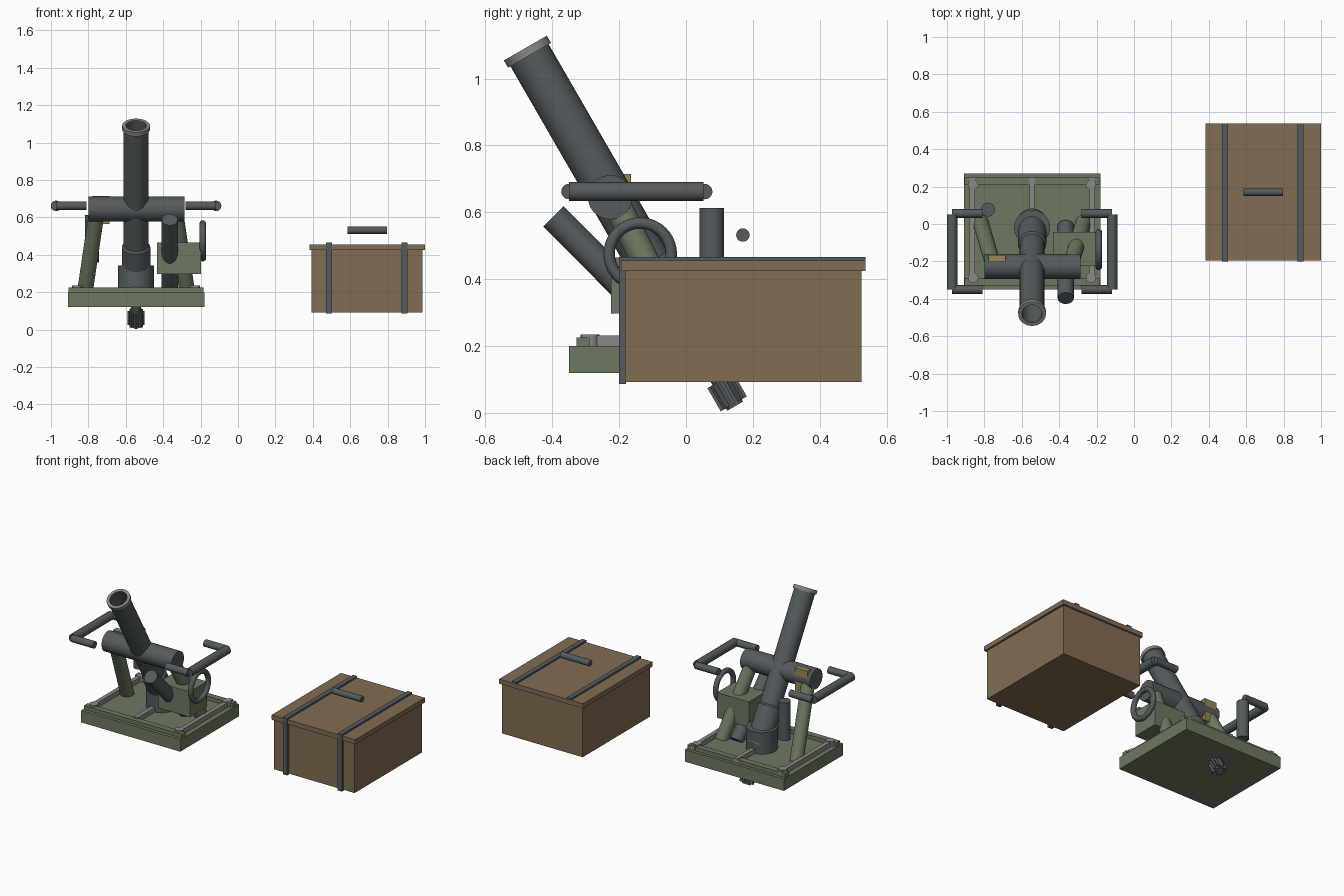
import bpy, bmesh, math
from mathutils import Vector

if "Cube" in bpy.data.objects:
    bpy.data.objects.remove(bpy.data.objects["Cube"])

CX = -0.545                      # mortar centre line
AXIS = Vector((0, 0.5, -0.866))  # down the bore
MUZZLE = Vector((CX, -0.478, 1.087))


def material(name, rgb):
    m = bpy.data.materials.new(name)
    m.diffuse_color = (*rgb, 1)
    m.use_nodes = True
    m.node_tree.nodes["Principled BSDF"].inputs["Base Color"].default_value = m.diffuse_color
    return m


GREEN = material("olive_paint", (0.155, 0.19, 0.12))
DARK = material("gunmetal", (0.09, 0.105, 0.11))
STEEL = material("worn_steel", (0.25, 0.25, 0.23))
WOOD = material("wood", (0.22, 0.15, 0.085))
BRASS = material("brass", (0.32, 0.25, 0.09))


def finish(name, mat, smooth=True):
    ob = bpy.context.object
    ob.name = name
    ob.data.materials.append(mat)
    if smooth:
        bpy.ops.object.shade_smooth_by_angle(angle=math.radians(35))
    return ob


def box(name, mat, x, y, z):
    """Box from (min, max) pairs."""
    bpy.ops.mesh.primitive_cube_add(size=1, location=[sum(p) / 2 for p in (x, y, z)])
    ob = bpy.context.object
    ob.scale = [p[1] - p[0] for p in (x, y, z)]
    bpy.ops.object.transform_apply(location=False, rotation=False, scale=True)
    return finish(name, mat, False)


def rod(name, mat, a, b, r, sides=32):
    a, b = Vector(a), Vector(b)
    bpy.ops.mesh.primitive_cylinder_add(vertices=sides, radius=r, depth=(b - a).length,
                                        location=(a + b) / 2,
                                        rotation=(b - a).to_track_quat('Z', 'Y').to_euler())
    return finish(name, mat)


def lathe(name, mat, profile, sides=40):
    """Closed (radius, distance down bore) profile spun around the bore axis."""
    bm = bmesh.new()
    verts = [bm.verts.new((r, 0, d)) for r, d in profile]
    edges = [bm.edges.new((verts[i - 1], verts[i])) for i in range(len(verts))]
    bmesh.ops.spin(bm, geom=verts + edges, cent=(0, 0, 0), axis=(0, 0, 1),
                   angle=math.tau, steps=sides)
    bmesh.ops.remove_doubles(bm, verts=bm.verts, dist=1e-5)
    bmesh.ops.recalc_face_normals(bm, faces=bm.faces)
    me = bpy.data.meshes.new(name)
    bm.to_mesh(me)
    bm.free()
    ob = bpy.data.objects.new(name, me)
    bpy.context.collection.objects.link(ob)
    ob.location = MUZZLE
    ob.rotation_euler = AXIS.to_track_quat('Z', 'Y').to_euler()
    bpy.context.view_layer.objects.active = ob
    ob.select_set(True)
    return finish(name, mat)


# Base plate with end rails, ribs and corner bolts
box("base_plate", GREEN, (-0.91, -0.18), (-0.35, 0.27), (0.12, 0.20))
for label, y in (("front", -0.308), ("back", 0.229)):
    box(label + "_rail", GREEN, (-0.905, -0.185), (y - 0.02, y + 0.02), (0.19, 0.225))
for label, dx in (("left", -0.32), ("middle", 0), ("right", 0.32)):
    box(label + "_rib", STEEL, (CX + dx - 0.014, CX + dx + 0.014), (-0.3, 0.25), (0.19, 0.232))
for s in (-1, 1):
    for y in (-0.287, 0.21):
        rod("corner_bolt", STEEL, (CX + s * 0.315, y, 0.19), (CX + s * 0.315, y, 0.235), 0.028, 20)

# Breech socket, barrel, muzzle ring
rod("breech_socket", DARK, (CX, -0.02, 0.19), (CX, -0.02, 0.343), 0.096, 40)
lathe("barrel", DARK, [(0, 0.99), (0.076, 0.99), (0.076, 0.745), (0.066, 0.735),
                       (0.066, 0), (0.054, 0), (0.054, 0.85), (0, 0.85)])
lathe("muzzle_ring", STEEL, [(0.055, -0.005), (0.074, -0.005), (0.074, 0.02), (0.055, 0.02)])

# Finned tail below the plate
tail = Vector((CX, 0.143, 0.027))
rod("tail_core", DARK, tail + AXIS * 0.008, tail - AXIS * 0.14, 0.027, 20)
quat = AXIS.to_track_quat('Z', 'Y')
for i in range(8):
    fin = box("tail_fin", DARK, (0.015, 0.045), (-0.006, 0.006), (-0.08, 0))
    a = i * math.tau / 8
    for v in fin.data.vertices:
        p = v.co + fin.location
        v.co = quat @ Vector((p.x * math.cos(a) - p.y * math.sin(a),
                              p.x * math.sin(a) + p.y * math.cos(a), p.z))
    fin.location = tail

# Trunnion, support legs and carrying handles
rod("trunnion", DARK, (-0.80, -0.227, 0.645), (-0.285, -0.227, 0.645), 0.066, 40)
for label, s in (("left", -1), ("right", 1)):
    rod(label + "_leg", GREEN, (CX + s * 0.275, 0.01, 0.19), (CX + s * 0.21, -0.21, 0.63), 0.042)
    hx = CX + s * 0.428
    rod(label + "_handle_grip", DARK, (hx, -0.35, 0.662), (hx, 0.052, 0.662), 0.028, 24)
    for y in (-0.35, 0.056):
        rod(label + "_handle_arm", DARK, (hx, y, 0.662), (CX + s * 0.265, y, 0.662), 0.023, 24)

# Elevation gear box, tube and handwheel
box("gear_box", GREEN, (-0.433, -0.198), (-0.224, -0.043), (0.297, 0.465))
rod("elevation_tube", DARK, (-0.365, -0.397, 0.588), (-0.365, -0.01, 0.2), 0.043)
bpy.ops.mesh.primitive_torus_add(location=(-0.188, -0.137, 0.475), rotation=(0, math.pi / 2, 0),
                                 major_radius=0.093, minor_radius=0.017,
                                 major_segments=40, minor_segments=14)
finish("handwheel", DARK)

# Sight tube and its plate
rod("sight_tube", DARK, (-0.78, 0.077, 0.36), (-0.78, 0.077, 0.613), 0.037)
box("sight_plate", BRASS, (-0.778, -0.688), (-0.202, -0.165), (0.565, 0.715))

# Ammunition crate with lid, straps and handle
box("crate_body", WOOD, (0.393, 0.987), (-0.183, 0.525), (0.093, 0.43))
box("crate_lid", WOOD, (0.383, 1.0), (-0.195, 0.537), (0.425, 0.456))
for x in (0.486, 0.889):
    w = (x - 0.016, x + 0.016)
    box("strap_top", DARK, w, (-0.2, 0.537), (0.45, 0.467))
    box("strap_front", DARK, w, (-0.2, -0.18), (0.087, 0.46))
rod("crate_handle", DARK, (0.585, 0.17, 0.532), (0.797, 0.17, 0.532), 0.02, 24)
